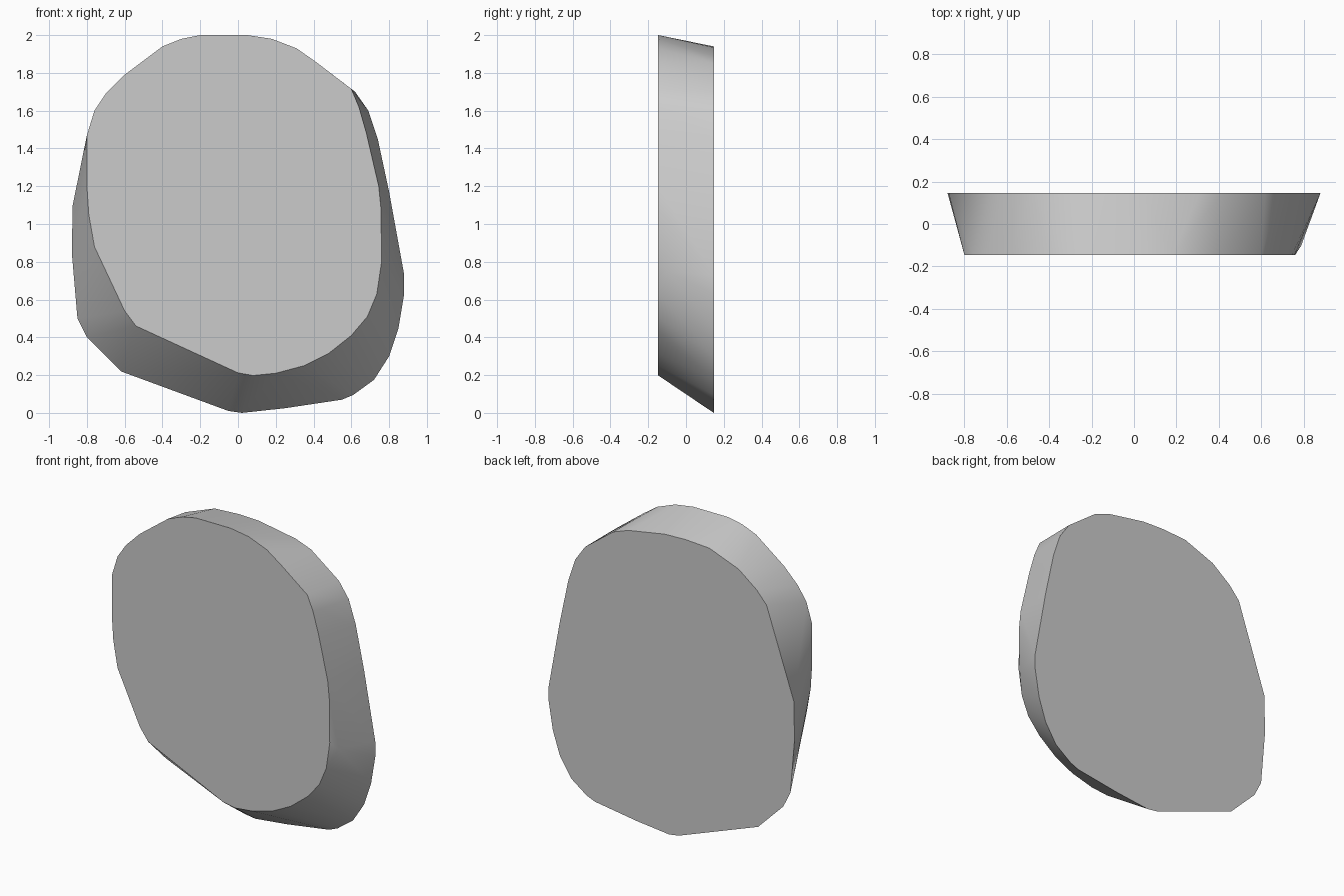
import bpy
import bmesh
import math

HALF = 0.147  # half thickness of the slab

# Smaller front outline (x, z), clockwise from the top
front = [(-0.2, 2.0), (0.05, 2.0), (0.18, 1.98), (0.31, 1.93), (0.41, 1.86),
         (0.6, 1.715), (0.64, 1.62), (0.68, 1.48), (0.745, 1.2), (0.757, 1.08),
         (0.76, 0.8), (0.735, 0.63), (0.685, 0.51), (0.6, 0.41), (0.48, 0.315),
         (0.35, 0.25), (0.2, 0.21), (0.08, 0.198), (0.0, 0.212), (-0.54, 0.46),
         (-0.6, 0.54), (-0.76, 0.88), (-0.79, 1.05), (-0.8, 1.2), (-0.8, 1.47),
         (-0.76, 1.6), (-0.7, 1.69), (-0.6, 1.79), (-0.4, 1.94), (-0.3, 1.98)]

# Larger, lower back outline (x, z)
back = [(-0.1, 1.94), (0.05, 1.935), (0.31, 1.89), (0.42, 1.85), (0.62, 1.7),
        (0.69, 1.6), (0.74, 1.45), (0.8, 1.17), (0.88, 0.73), (0.88, 0.63),
        (0.85, 0.45), (0.8, 0.3), (0.72, 0.175), (0.61, 0.095), (0.55, 0.07),
        (0.25, 0.025), (0.02, 0.0), (-0.05, 0.01), (-0.62, 0.22), (-0.8, 0.4),
        (-0.85, 0.5), (-0.88, 0.85), (-0.875, 1.1), (-0.68, 1.67),
        (-0.61, 1.75), (-0.48, 1.85), (-0.27, 1.93)]

# Stone slab: skin stretched between the two outlines
bm = bmesh.new()
for outline, y in ((front, -HALF), (back, HALF)):
    for x, z in outline:
        bm.verts.new((x, y, z))
bm.verts.new((0.79, -0.1, 0.75))  # slight bulge on the right rim
hull = bmesh.ops.convex_hull(bm, input=bm.verts[:])
loose = [v for v in bm.verts if not v.link_faces]
bmesh.ops.delete(bm, geom=loose, context='VERTS')
bmesh.ops.dissolve_limit(bm, angle_limit=math.radians(0.5),
                         verts=bm.verts[:], edges=bm.edges[:])
bmesh.ops.recalc_face_normals(bm, faces=bm.faces[:])

mesh = bpy.data.meshes.new("stone_slab")
bm.to_mesh(mesh)
bm.free()
slab = bpy.data.objects.new("stone_slab", mesh)
bpy.context.collection.objects.link(slab)

# Smooth rim, crisp face edges
bpy.context.view_layer.objects.active = slab
slab.select_set(True)
bpy.ops.object.shade_smooth_by_angle(angle=math.radians(30))
